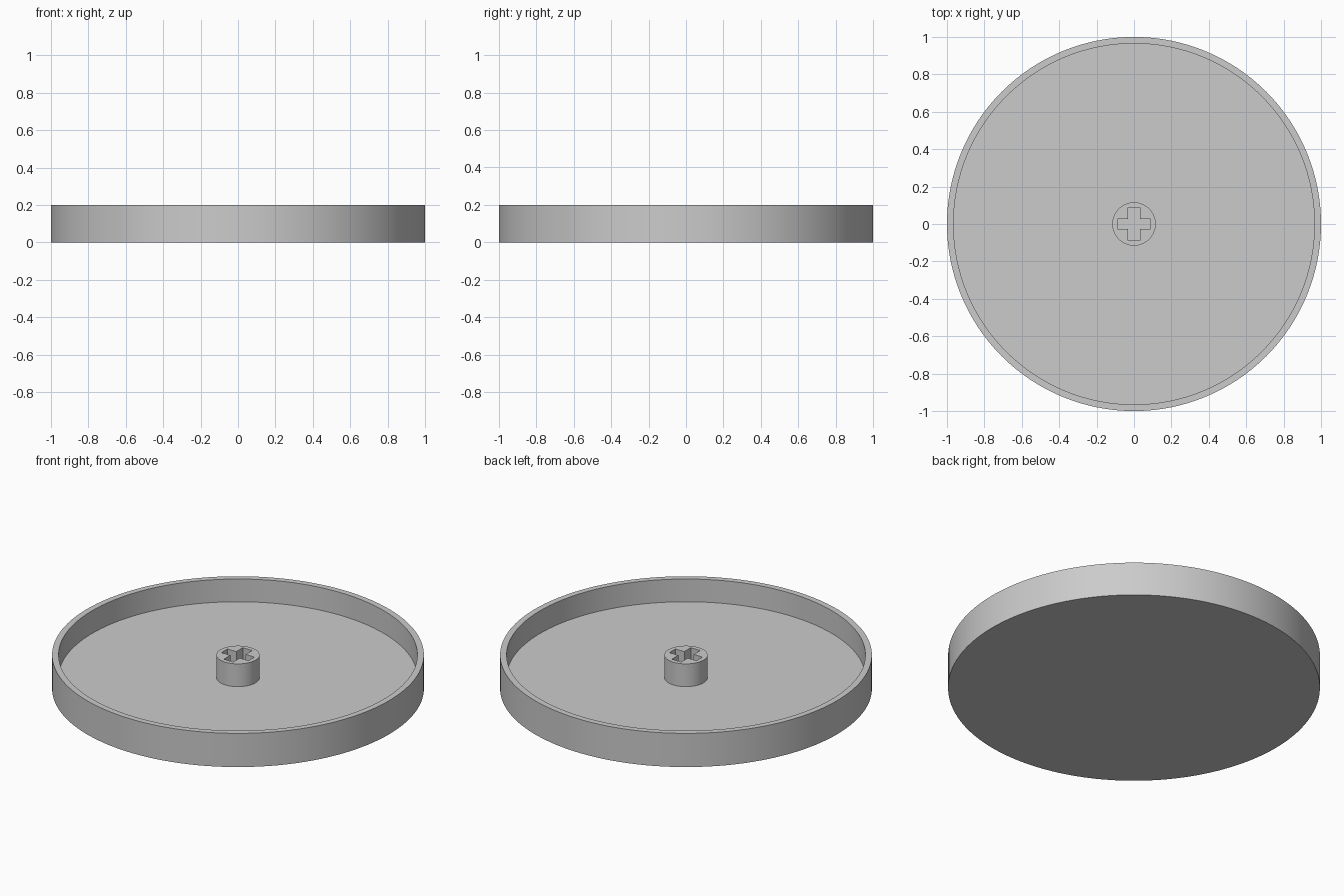
import bpy
import bmesh
from math import radians, tau, cos, sin

cube = bpy.data.objects.get("Cube")
if cube:
    bpy.data.objects.remove(cube, do_unlink=True)

HEIGHT = 0.2
FLOOR = 0.065

grey = bpy.data.materials.new("plain_grey")
grey.use_nodes = True
colour = (0.6, 0.6, 0.6, 1)
grey.diffuse_color = colour
grey.node_tree.nodes["Principled BSDF"].inputs["Base Color"].default_value = colour


def circle(radius, count):
    return [(radius * cos(tau * i / count), radius * sin(tau * i / count))
            for i in range(count)]


def prism(name, outline, bottom, top):
    """Closed upright prism over a flat outline."""
    bm = bmesh.new()
    base = bm.faces.new([bm.verts.new((x, y, bottom)) for x, y in outline])
    cap = bmesh.ops.extrude_face_region(bm, geom=[base])["geom"]
    bmesh.ops.translate(bm, vec=(0, 0, top - bottom),
                        verts=[v for v in cap if isinstance(v, bmesh.types.BMVert)])
    bmesh.ops.recalc_face_normals(bm, faces=bm.faces)
    mesh = bpy.data.meshes.new(name)
    bm.to_mesh(mesh)
    bm.free()
    mesh.materials.append(grey)
    obj = bpy.data.objects.new(name, mesh)
    bpy.context.collection.objects.link(obj)
    return obj


def carve(obj, cutter):
    """Cut a recess and discard the cutter."""
    cutter.hide_render = True
    mod = obj.modifiers.new("recess", 'BOOLEAN')
    mod.operation = 'DIFFERENCE'
    mod.solver = 'EXACT'
    mod.object = cutter
    bpy.ops.object.select_all(action='DESELECT')
    obj.select_set(True)
    bpy.context.view_layer.objects.active = obj
    bpy.ops.object.modifier_apply(modifier=mod.name)
    bpy.data.objects.remove(cutter, do_unlink=True)
    bpy.ops.object.shade_smooth_by_angle(angle=radians(30))


# Shallow round tray with a thin rim
tray = prism("round_tray", circle(1, 128), 0, HEIGHT)
carve(tray, prism("tray_cutter", circle(0.965, 128), FLOOR, HEIGHT + 0.1))

# Central hub with a cross-shaped socket reaching the floor
hub = prism("socket_hub", circle(0.116, 64), FLOOR, HEIGHT)
reach, half_x, half_y = 0.089, 0.031, 0.028
quarter = [(reach, half_y), (half_x, half_y), (half_x, reach)]
cross = []
for sx, sy in ((1, 1), (-1, 1), (-1, -1), (1, -1)):
    corner = [(sx * x, sy * y) for x, y in quarter]
    cross += corner if sx * sy > 0 else corner[::-1]
carve(hub, prism("cross_cutter", cross, FLOOR - 0.1, HEIGHT + 0.1))
